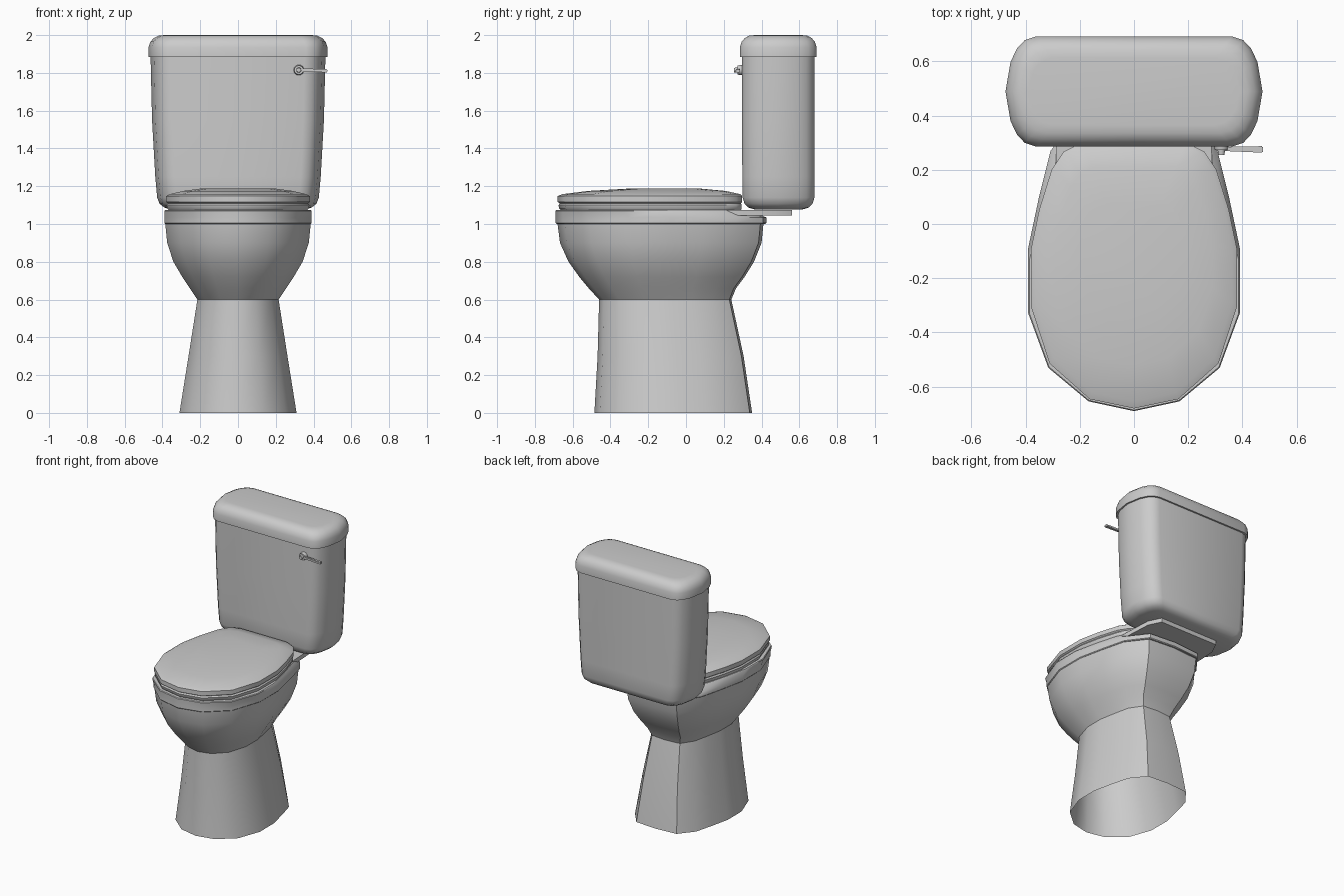
import bpy, bmesh, math
from mathutils import Matrix

if "Cube" in bpy.data.objects:
    bpy.data.objects.remove(bpy.data.objects["Cube"])


def mirrored(half):
    """Close a right-hand half outline (front to back) across x = 0."""
    return half + [(-x, y) for x, y in reversed(half) if abs(x) > 1e-6]


def loft(name, outline, rings, cap_bottom=True, cap_top=True, angle=35):
    """Stack unit outlines; each ring is (z, half_width, y_front, y_back)."""
    bm = bmesh.new()
    loops = []
    for z, w, y0, y1 in rings:
        c, h = (y0 + y1) / 2, (y1 - y0) / 2
        loops.append([bm.verts.new((x * w, c + y * h, z)) for x, y in outline])
    n = len(outline)
    for a, b in zip(loops, loops[1:]):
        for i in range(n):
            j = (i + 1) % n
            bm.faces.new((a[i], a[j], b[j], b[i]))
    if cap_bottom:
        bm.faces.new(loops[0][::-1])
    if cap_top:
        bm.faces.new(loops[-1])
    return finish(name, bm, angle)


def finish(name, bm, angle=35):
    mesh = bpy.data.meshes.new(name)
    bm.to_mesh(mesh)
    bm.free()
    ob = bpy.data.objects.new(name, mesh)
    bpy.context.collection.objects.link(ob)
    bpy.ops.object.select_all(action='DESELECT')
    ob.select_set(True)
    bpy.context.view_layer.objects.active = ob
    bpy.ops.object.shade_smooth_by_angle(angle=math.radians(angle))
    return ob


# Unit outlines
bowl_plan = mirrored([(0, -1), (.43, -.93), (.81, -.69), (1, -.30), (1, .08),
                      (.90, .41), (.79, .72), (.52, .97), (0, 1)])
seat_plan = mirrored([(0, -1), (.43, -.93), (.82, -.66), (1, -.23), (1, .20),
                      (.92, .50), (.80, .80), (.68, .94), (.52, 1)])
tank_plan = mirrored([(0, -1), (.76, -1), (.85, -.93), (.91, -.78), (.96, -.54),
                      (1, 0), (.96, .54), (.91, .78), (.85, .93), (.76, 1), (0, 1)])

# Pedestal, open underneath
loft("pedestal", bowl_plan,
     [(0, .31, -.485, .35), (.3, .262, -.468, .305), (.6, .215, -.46, .24)],
     cap_bottom=False, cap_top=False)

# Bowl
loft("bowl", bowl_plan,
     [(.6, .215, -.46, .24), (.66, .255, -.515, .265), (.72, .295, -.565, .31),
      (.8, .342, -.622, .36), (.9, .375, -.667, .40), (1.0, .385, -.68, .41)],
     cap_bottom=False)

# Rim
loft("bowl_rim", bowl_plan,
     [(1.0, .385, -.685, .42), (1.005, .39, -.69, .425),
      (1.035, .39, -.69, .425), (1.07, .39, -.69, .34), (1.075, .386, -.686, .335)])

# Shelf carrying the tank
shelf = mirrored([(0, -1), (1, -1), (.95, .5), (.8, 1), (0, 1)])
loft("tank_shelf", shelf, [(1.045, .29, .2, .56), (1.075, .29, .2, .56)])

# Seat and closed lid
loft("seat", seat_plan,
     [(1.07, .365, -.66, .29), (1.083, .375, -.672, .295),
      (1.1, .378, -.675, .295), (1.111, .37, -.667, .29)])
loft("seat_lid", seat_plan,
     [(1.109, .37, -.667, .29), (1.117, .38, -.68, .297), (1.148, .38, -.68, .297),
      (1.158, .362, -.655, .288), (1.175, .29, -.52, .21), (1.187, .2, -.31, .08)])

# Tank body with rounded bottom
loft("tank", tank_plan,
     [(1.078, .36, .36, .62), (1.087, .39, .33, .65), (1.107, .415, .31, .67),
      (1.14, .428, .30, .68), (1.25, .438, .298, .68), (1.55, .455, .297, .68),
      (1.89, .463, .297, .68)], angle=40)

# Tank lid with rounded top
loft("tank_lid", tank_plan,
     [(1.885, .474, .285, .692), (1.935, .474, .285, .692), (1.965, .464, .295, .682),
      (1.985, .445, .312, .665), (1.997, .42, .335, .642), (2.0, .39, .365, .612)],
     angle=40)

# Flush knob
bm = bmesh.new()
for r, y, d in ((.028, .286, .028), (.014, .267, .025)):
    bmesh.ops.create_cone(bm, cap_ends=True, segments=16, radius1=r, radius2=r * .85, depth=d,
                          matrix=Matrix.Translation((.322, y, 1.815)) @ Matrix.Rotation(math.pi / 2, 4, 'X'))
finish("flush_knob", bm)

# Flush lever, widening to its tip
bm = bmesh.new()
bmesh.ops.create_cube(bm, size=1)
for v in bm.verts:
    tip = v.co.x > 0
    v.co = (.475 if tip else .315,
            (.275 if tip else .277) + v.co.y * (.024 if tip else .014),
            (1.811 if tip else 1.815) + v.co.z * (.016 if tip else .02))
bmesh.ops.bevel(bm, geom=bm.edges[:], offset=.003, segments=2, affect='EDGES')
finish("flush_lever", bm)
